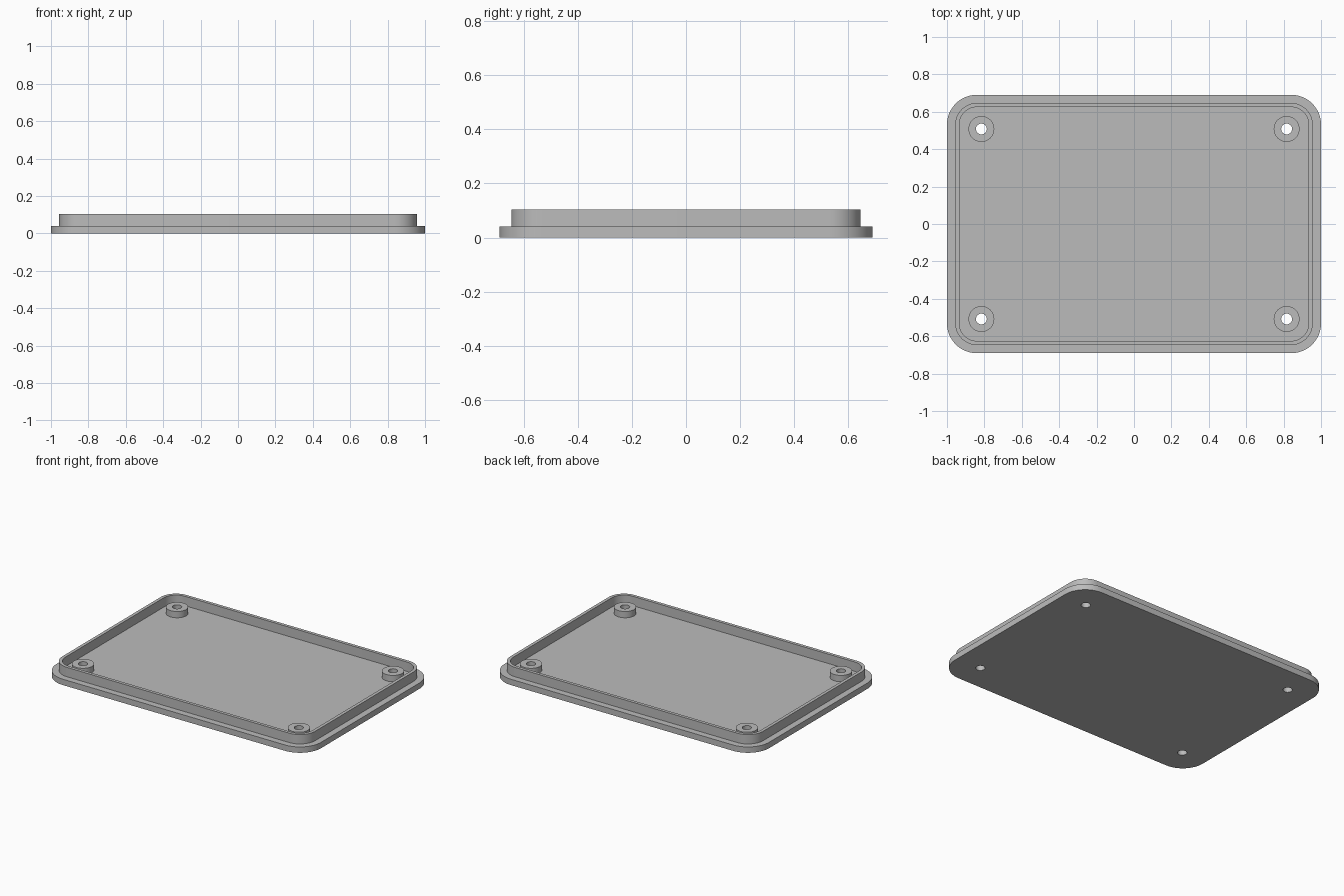
import bpy, bmesh
from math import cos, sin, pi

cube = bpy.data.objects.get("Cube")
if cube:
    bpy.data.objects.remove(cube, do_unlink=True)

HALF_X, HALF_Y, CORNER = 1.0, 0.691, 0.16
FLOOR, RIM, BOSS = 0.04, 0.104, 0.083
BOSS_X, BOSS_Y, BOSS_R, HOLE_R = 0.816, 0.508, 0.069, 0.029

grey = bpy.data.materials.new("plain grey")
grey.use_nodes = True
colour = (0.5, 0.5, 0.5, 1)
grey.diffuse_color = colour
grey.node_tree.nodes["Principled BSDF"].inputs["Base Color"].default_value = colour


def rounded_rect(inset, steps=12):
    """Outline concentric with the plate edge, moved inwards."""
    r = CORNER - inset
    cx, cy = HALF_X - CORNER, HALF_Y - CORNER
    points = []
    for i, (sx, sy) in enumerate([(1, 1), (-1, 1), (-1, -1), (1, -1)]):
        for k in range(steps + 1):
            a = (i + k / steps) * pi / 2
            points.append((sx * cx + r * cos(a), sy * cy + r * sin(a)))
    return points


def circle(x, y, r, n=40):
    return [(x + r * cos(2 * pi * k / n), y + r * sin(2 * pi * k / n)) for k in range(n)]


def solid(name, outer, holes, z0, z1, bottom=True):
    """Upright walls around every outline, with filled caps between them."""
    bm = bmesh.new()
    caps = {z0: [], z1: []}
    for outline in [outer] + holes:
        low, high = ([bm.verts.new((x, y, z)) for x, y in outline] for z in (z0, z1))
        n = len(outline)
        for i in range(n):
            j = (i + 1) % n
            wall = [low[i], low[j], high[j], high[i]]
            bm.faces.new(wall if outline is outer else wall[::-1])
            caps[z0].append(bm.edges.get((low[i], low[j])))
            caps[z1].append(bm.edges.get((high[i], high[j])))
    for z, edges in caps.items():
        if z == z1 or bottom:
            up = 1 if z == z1 else -1
            made = bmesh.ops.triangle_fill(bm, edges=edges, use_beauty=True, normal=(0, 0, up))
            for f in made["geom"]:
                if isinstance(f, bmesh.types.BMFace):
                    f.normal_update()
                    if f.normal.z * up < 0:
                        f.normal_flip()
    mesh = bpy.data.meshes.new(name)
    bm.to_mesh(mesh)
    bm.free()
    mesh.materials.append(grey)
    obj = bpy.data.objects.new(name, mesh)
    bpy.context.collection.objects.link(obj)
    bpy.ops.object.select_all(action="DESELECT")
    obj.select_set(True)
    bpy.context.view_layer.objects.active = obj
    bpy.ops.object.shade_smooth_by_angle(angle=pi / 6)
    return obj


corners = {
    "front_right": (-BOSS_X, -BOSS_Y), "front_left": (BOSS_X, -BOSS_Y),
    "back_right": (-BOSS_X, BOSS_Y), "back_left": (BOSS_X, BOSS_Y),
}

# Base plate with four screw holes
solid("base_plate", rounded_rect(0), [circle(x, y, HOLE_R) for x, y in corners.values()], 0, FLOOR)

# Thin raised lip, set in from the plate edge
solid("raised_lip", rounded_rect(0.044), [rounded_rect(0.066)], FLOOR, RIM, bottom=False)

# Screw bosses
for place, (x, y) in corners.items():
    solid("screw_boss_" + place, circle(x, y, BOSS_R), [circle(x, y, HOLE_R)], FLOOR, BOSS, bottom=False)
